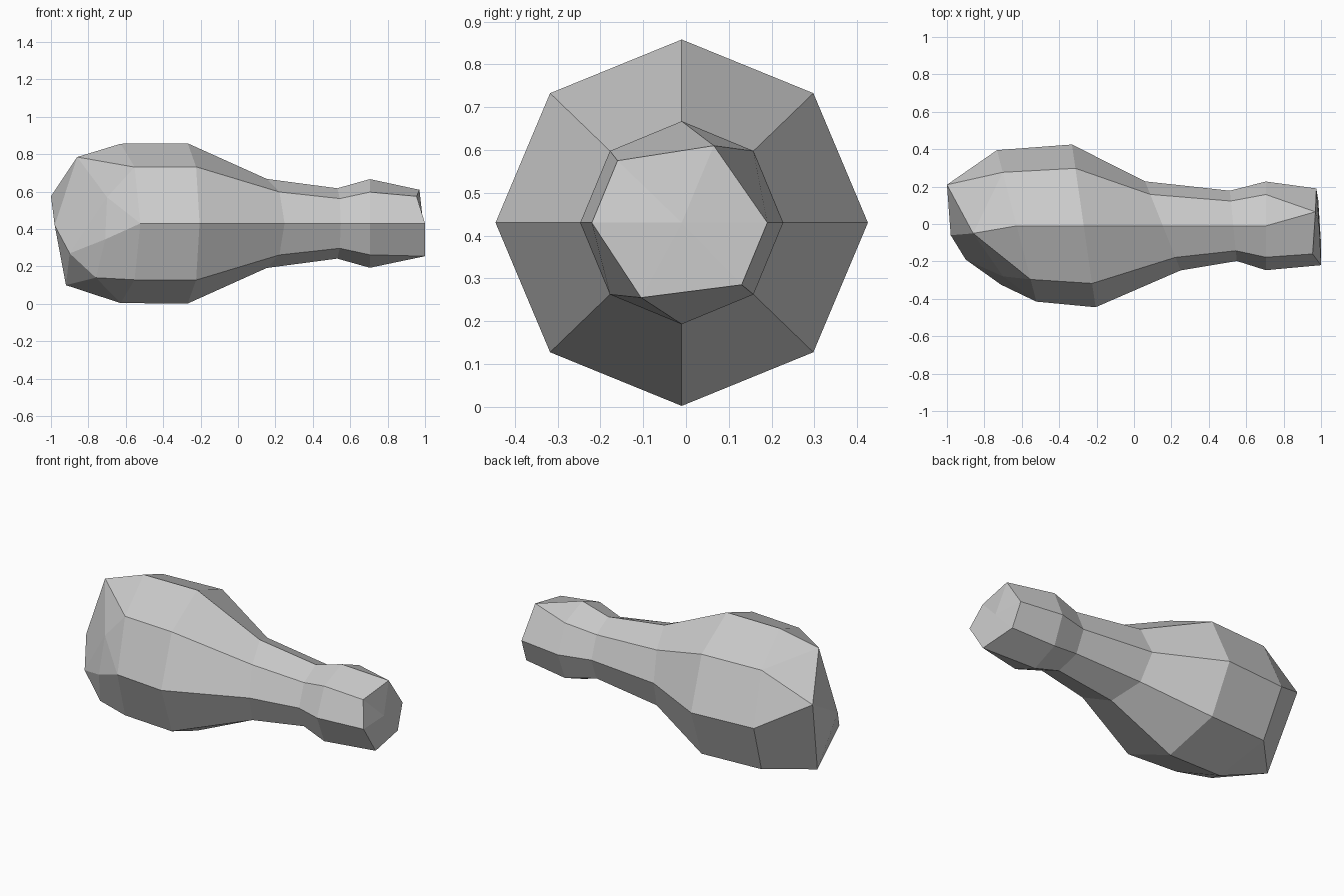
import bpy, bmesh, math

cube = bpy.data.objects.get("Cube")
if cube:
    bpy.data.objects.remove(cube, do_unlink=True)

SIDES = 8
MID_Y, MID_Z = -0.01, 0.43
bm = bmesh.new()


def ring(x, ry, rz, tilt):
    """Eight-sided section across the x axis, leaning back with y."""
    verts = []
    for i in range(SIDES):
        a = i * math.tau / SIDES
        y = MID_Y + ry * math.sin(a)
        verts.append(bm.verts.new((x - tilt * y, y, MID_Z + rz * math.cos(a))))
    return verts


def bridge(a, b):
    for i in range(SIDES):
        j = (i + 1) % SIDES
        corners = list(dict.fromkeys((a[i], a[j], b[j], b[i])))
        bm.faces.new(corners)


# Thick end: two full sections closed by a chipped tip
shoulder = ring(-0.27, 0.435, 0.428, 0.145)
bulge = ring(-0.63, 0.405, 0.426, 0.26)
tip_points = [(-0.86, -0.05, 0.785), (-1.0, 0.21, 0.575), (-0.98, -0.06, 0.42),
              (-0.92, 0.05, 0.10), (-0.90, -0.19, 0.27), (-0.71, -0.325, 0.345),
              (-0.76, -0.24, 0.14), (-0.70, -0.28, 0.57)]
tip = [bm.verts.new(p) for p in tip_points]
hull = bmesh.ops.convex_hull(bm, input=shoulder + bulge + tip)
inner = [v for v in hull["geom_interior"] if isinstance(v, bmesh.types.BMVert)]
if inner:
    bmesh.ops.delete(bm, geom=inner, context='VERTS')
open_side = [f for f in bm.faces if all(v in shoulder for v in f.verts)]
bmesh.ops.delete(bm, geom=open_side, context='FACES')
bmesh.ops.join_triangles(bm, faces=bm.faces[:], angle_face_threshold=math.radians(6),
                         angle_shape_threshold=math.radians(90))

# Tapering neck and flared grip
last = shoulder
for x, r, tilt in ((0.15, 0.238, 0.4), (0.53, 0.188, 0.1), (0.705, 0.237, 0)):
    section = ring(x, r, r, tilt)
    bridge(last, section)
    last = section

# Narrow end: six corners, two of them shared by neighbouring edges
top, back, low_back, bottom, front, high_front = [bm.verts.new(p) for p in (
    (0.97, 0.065, 0.61), (0.975, 0.19, 0.43), (0.985, 0.13, 0.285),
    (1.0, -0.105, 0.255), (1.0, -0.22, 0.43), (0.955, -0.16, 0.575))]
rim = [top, top, back, low_back, bottom, bottom, front, high_front]
bridge(last, rim)
center = bm.verts.new((0.99, MID_Y, MID_Z))
for i in range(SIDES):
    a, b = rim[i], rim[(i + 1) % SIDES]
    if a != b:
        bm.faces.new((a, b, center))

bmesh.ops.recalc_face_normals(bm, faces=bm.faces[:])
mesh = bpy.data.meshes.new("faceted_club")
bm.to_mesh(mesh)
bm.free()

# Plain grey surface
color = (0.6, 0.6, 0.6, 1)
mat = bpy.data.materials.new("light_grey")
mat.use_nodes = True
mat.diffuse_color = color
mat.node_tree.nodes["Principled BSDF"].inputs["Base Color"].default_value = color
mesh.materials.append(mat)
body = bpy.data.objects.new("faceted_club", mesh)
bpy.context.collection.objects.link(body)
